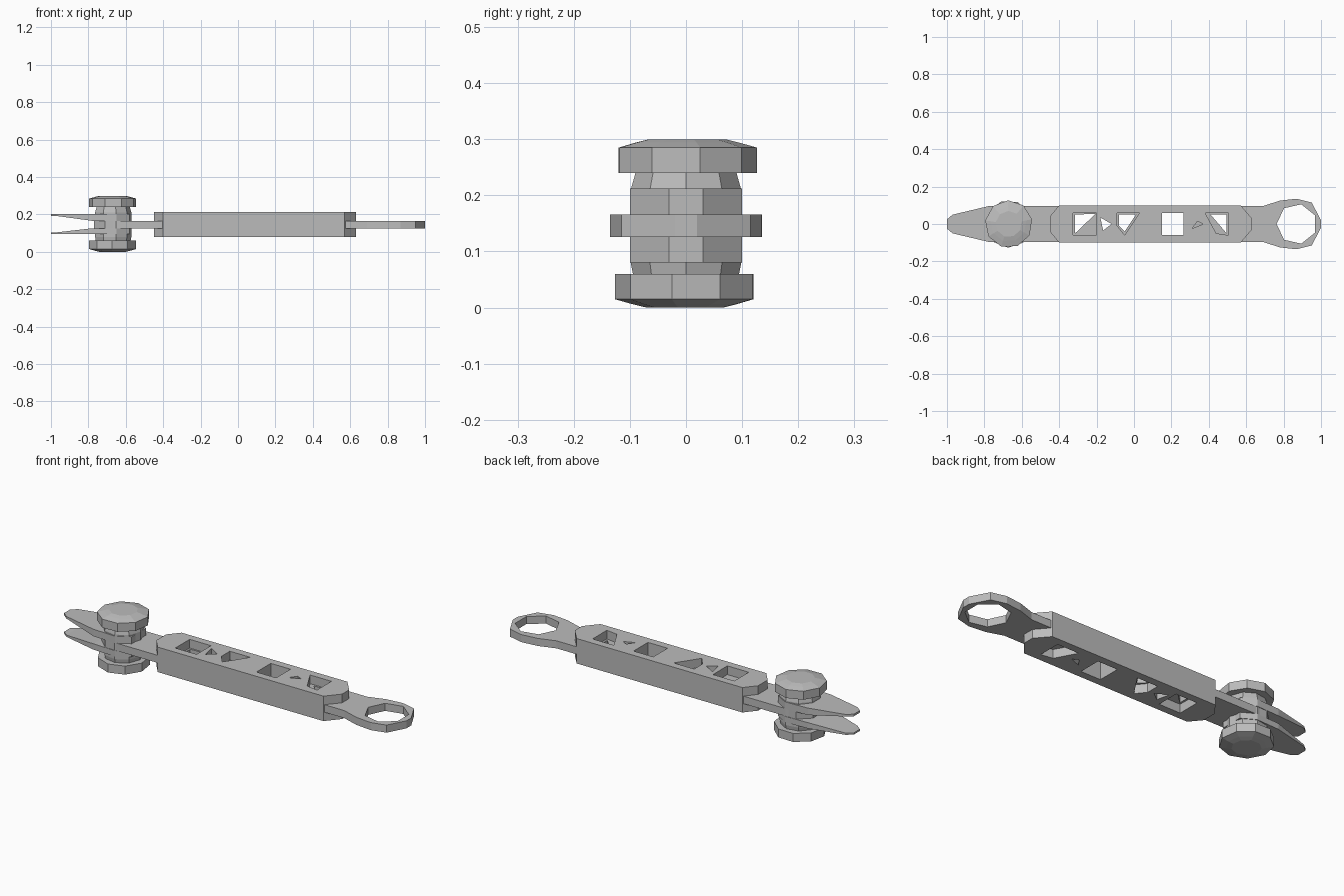
import bpy, bmesh, math

if "Cube" in bpy.data.objects:
    bpy.data.objects.remove(bpy.data.objects["Cube"])

steel = bpy.data.materials.new("grey steel")
steel.use_nodes = True
GREY = (0.5, 0.5, 0.5, 1)
steel.diffuse_color = GREY
steel.node_tree.nodes["Principled BSDF"].inputs["Base Color"].default_value = GREY


def finish(bm, name):
    bmesh.ops.recalc_face_normals(bm, faces=bm.faces)
    mesh = bpy.data.meshes.new(name)
    bm.to_mesh(mesh)
    bm.free()
    mesh.materials.append(steel)
    obj = bpy.data.objects.new(name, mesh)
    bpy.context.collection.objects.link(obj)
    return obj


def slab(name, outline, z0, z1, holes=()):
    """Flat plate with straight sides and through holes."""
    bm = bmesh.new()
    edges = []
    for loop in [outline, *holes]:
        vs = [bm.verts.new((x, y, z0)) for x, y in loop]
        edges += [bm.edges.new((vs[i - 1], vs[i])) for i in range(len(vs))]
    bmesh.ops.triangle_fill(bm, edges=edges, use_beauty=True)
    ext = bmesh.ops.extrude_face_region(bm, geom=bm.faces[:])
    top = [g for g in ext["geom"] if isinstance(g, bmesh.types.BMVert)]
    bmesh.ops.translate(bm, verts=top, vec=(0, 0, z1 - z0))
    return finish(bm, name)


def lathe(name, profile, cx, sides, turn=0.0):
    """Faceted solid of revolution about a vertical axis at x = cx."""
    bm = bmesh.new()
    rings = []
    for r, z in profile:
        rings.append([bm.verts.new((cx + r * math.cos(a), r * math.sin(a), z))
                      for a in (turn + math.tau * i / sides for i in range(sides))])
    for lo, hi in zip(rings, rings[1:]):
        for i in range(sides):
            bm.faces.new((lo[i - 1], lo[i], hi[i], hi[i - 1]))
    bm.faces.new(rings[0])
    bm.faces.new(rings[-1])
    return finish(bm, name)


def mirrored(half):
    """Close a half outline by mirroring it across y = 0."""
    return half + [(x, -y) for x, y in reversed(half)]


def box(x0, x1, y=0.06):
    return [(x0, -y), (x1, -y), (x1, y), (x0, y)]


# Openings in the handle
small_a = [(-0.18, 0.035), (-0.165, -0.035), (-0.12, 0.0)]
small_b = [(0.31, -0.025), (0.37, 0.0), (0.34, 0.015)]
wedge_a = [(-0.09, 0.06), (-0.09, -0.01), (-0.05, -0.06), (0.03, 0.06)]
wedge_b = [(0.38, 0.06), (0.44, -0.05), (0.505, -0.06), (0.505, 0.06)]
square = box(0.15, 0.265)

# Handle grip
grip = mirrored([(-0.45, 0.04), (-0.40, 0.1), (0.57, 0.1), (0.63, 0.03)])
slab("handle_grip", grip, 0.08, 0.212,
     [box(-0.325, -0.2), small_a, wedge_a, square, small_b, wedge_b])

# Central strap ending in a ring
strap = mirrored([(-0.77, 0.04), (-0.71, 0.096), (0.69, 0.096), (0.78, 0.125),
                  (0.87, 0.135), (0.95, 0.115), (1.0, 0.02)])
ring_hole = [(0.87 + 0.108 * math.cos(a), 0.108 * math.sin(a))
             for a in (math.tau * (i + 0.5) / 7 for i in range(7))]
tri_a = [(-0.315, 0.05), (-0.315, -0.05), (-0.205, 0.055)]
tri_b = [(-0.08, 0.05), (-0.08, -0.01), (-0.05, -0.04), (0.01, 0.05)]
tri_c = [(0.41, 0.05), (0.495, -0.05), (0.495, 0.05)]
slab("strap_with_ring", strap, 0.126, 0.166,
     [tri_a, small_a, tri_b, square, tri_c, ring_hole])

# Paired tapered jaw plates, thinned at the tip from the inner side
jaw = mirrored([(-1.0, 0.025), (-0.97, 0.05), (-0.78, 0.095), (-0.65, 0.1),
                (-0.58, 0.06)])
for name, z0, z1, inner, outer in (("lower_jaw", 0.095, 0.126, 0.126, 0.095),
                                   ("upper_jaw", 0.166, 0.203, 0.166, 0.203)):
    plate = slab(name, jaw, z0, z1)
    for v in plate.data.vertices:
        if v.co.x < -0.96 and abs(v.co.z - inner) < 0.001:
            v.co.z += (outer - inner) * 0.7

# Clamp pin with a domed knob at each end
PIN_X = -0.67
lathe("pin_neck", [(0.095, 0.055), (0.1, 0.08), (0.1, 0.21), (0.09, 0.245)], PIN_X, 9)
knob = [(0.07, 0.15), (0.095, 0.144), (0.127, 0.135), (0.127, 0.09)]
for name, sign in (("top_knob", 1), ("bottom_knob", -1)):
    lathe(name, [(r, 0.15 + sign * z) for r, z in knob], PIN_X, 9, 0.2 * sign)
